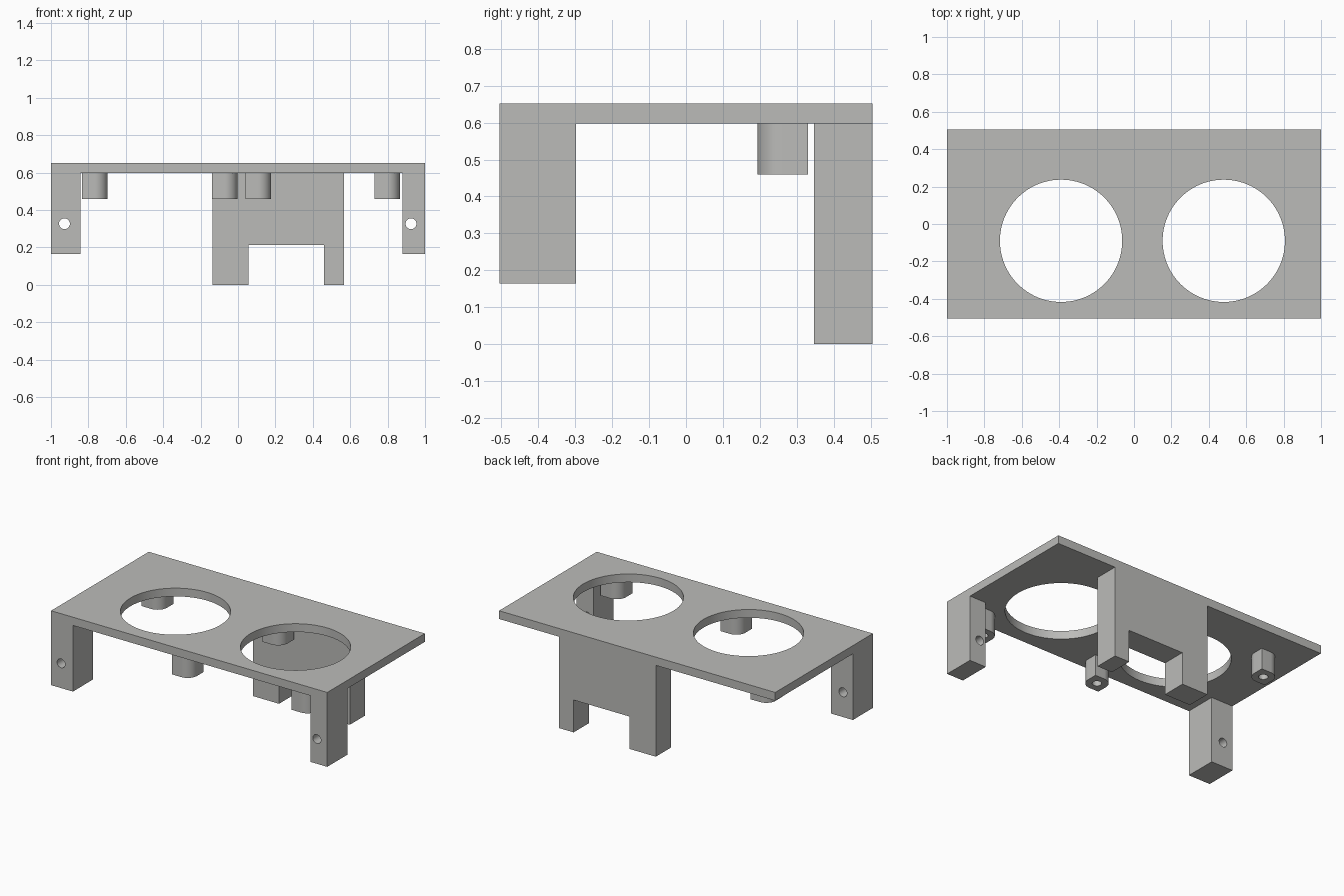
import bpy, bmesh, math
from mathutils import Matrix, Vector

if "Cube" in bpy.data.objects:
    bpy.data.objects.remove(bpy.data.objects["Cube"])

grey = bpy.data.materials.new("light_grey")
grey.diffuse_color = (0.5, 0.5, 0.485, 1)
grey.use_nodes = True
grey.node_tree.nodes["Principled BSDF"].inputs["Base Color"].default_value = grey.diffuse_color


def circle(cx, cy, r, n=64, start=0.0, sweep=2 * math.pi):
    closed = sweep >= 2 * math.pi
    steps = n if closed else n - 1
    return [(cx + r * math.cos(start + sweep * i / steps),
             cy + r * math.sin(start + sweep * i / steps)) for i in range(n)]


def rect(x0, x1, y0, y1):
    return [(x0, y0), (x1, y0), (x1, y1), (x0, y1)]


def extrude(name, loops, lo, hi, upright=False):
    """Extrude an outline with holes along z, or along y when upright."""
    curve = bpy.data.curves.new(name, 'CURVE')
    curve.dimensions = '2D'
    curve.fill_mode = 'BOTH'
    curve.extrude = (hi - lo) / 2
    for pts in loops:
        s = curve.splines.new('POLY')
        s.points.add(len(pts) - 1)
        for p, (x, y) in zip(s.points, pts):
            p.co = (x, y, 0, 1)
        s.use_cyclic_u = True
    ob = bpy.data.objects.new(name, curve)
    bpy.context.collection.objects.link(ob)
    bpy.ops.object.select_all(action='DESELECT')
    ob.select_set(True)
    bpy.context.view_layer.objects.active = ob
    bpy.ops.object.convert(target='MESH')
    ob = bpy.context.object
    mid = (lo + hi) / 2
    if upright:
        mat = Matrix.Translation((0, mid, 0)) @ Matrix.Rotation(math.pi / 2, 4, 'X')
    else:
        mat = Matrix.Translation((0, 0, mid))
    # Place, weld caps to walls and make normals consistent
    bm = bmesh.new()
    bm.from_mesh(ob.data)
    bm.transform(mat)
    bmesh.ops.remove_doubles(bm, verts=bm.verts, dist=1e-5)
    bmesh.ops.recalc_face_normals(bm, faces=bm.faces)
    bm.to_mesh(ob.data)
    bm.free()
    ob.data.materials.clear()
    ob.data.materials.append(grey)
    bpy.ops.object.shade_smooth_by_angle(angle=math.radians(30))
    return ob


UNDER, TOP = 0.598, 0.652

# Top plate with two round openings
extrude("top_plate",
        [rect(-1, 1, -0.505, 0.505),
         circle(-0.39, -0.09, 0.327, 96), circle(0.48, -0.09, 0.327, 96)],
        UNDER, TOP)

# Front legs with a through hole each
for name, x0, x1, hx in (("front_leg_left", -1, -0.842, -0.928),
                         ("front_leg_right", 0.88, 1, 0.925)):
    extrude(name, [rect(x0, x1, 0.165, UNDER), circle(hx, 0.327, 0.029, 32)],
            -0.505, -0.298, upright=True)

# Thick notched support at the back
extrude("back_support",
        [[(-0.135, 0), (0.055, 0), (0.055, 0.212), (0.46, 0.212),
          (0.46, 0), (0.568, 0), (0.568, UNDER), (-0.135, UNDER)]],
        0.346, 0.505, upright=True)

# Screw bosses: two square corners, two rounded corners, blind hole
R = 0.068
for i, (x, y) in enumerate(((-0.765, 0.262), (-0.07, -0.42),
                            (0.108, 0.262), (0.797, -0.42))):
    outline = ([(x + R, y + R)]
               + circle(x, y, R, 16, math.pi / 2, math.pi / 2)
               + [(x - R, y - R)]
               + circle(x, y, R, 16, 1.5 * math.pi, math.pi / 2))
    extrude(f"screw_boss_{i + 1}", [outline, circle(x, y, 0.028, 32)], 0.46, UNDER)
